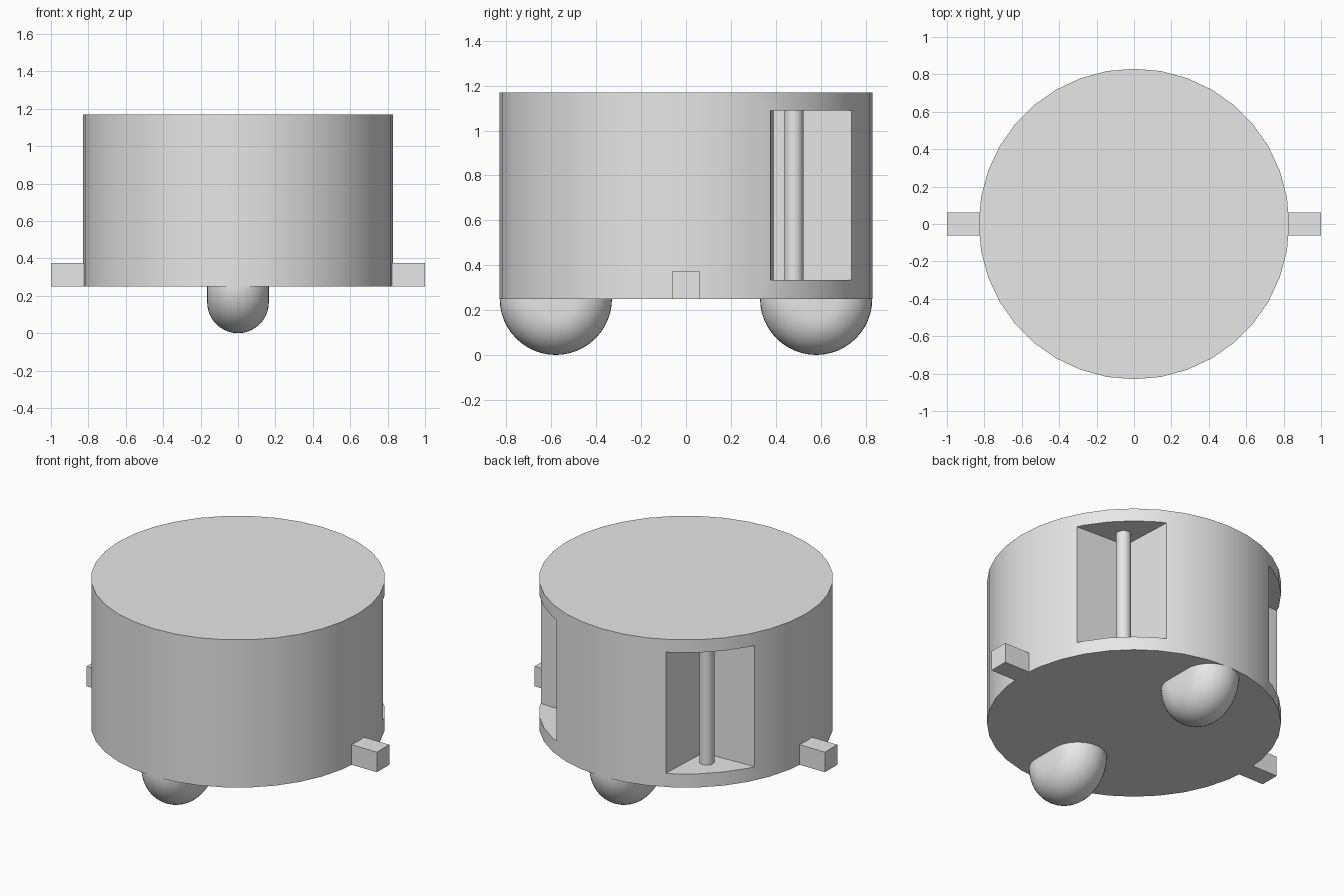
import bpy
import bmesh
from math import cos, sin, pi, radians
from mathutils import Matrix, Vector

if "Cube" in bpy.data.objects:
    bpy.data.objects.remove(bpy.data.objects["Cube"], do_unlink=True)

GREY = bpy.data.materials.new("plain grey")
GREY.diffuse_color = (0.8, 0.8, 0.8, 1)
GREY.use_nodes = True
for node in GREY.node_tree.nodes:
    if node.type == "BSDF_PRINCIPLED":
        node.inputs["Base Color"].default_value = (0.8, 0.8, 0.8, 1)

BODY_R, BODY_LOW, BODY_TOP = 0.83, 0.25, 1.17
NOTCH_LOW, NOTCH_TOP = 0.335, 1.09


def make_object(name, bm):
    bmesh.ops.recalc_face_normals(bm, faces=bm.faces[:])
    mesh = bpy.data.meshes.new(name)
    bm.to_mesh(mesh)
    bm.free()
    mesh.materials.append(GREY)
    obj = bpy.data.objects.new(name, mesh)
    bpy.context.collection.objects.link(obj)
    return obj


def smooth(obj):
    bpy.ops.object.select_all(action="DESELECT")
    obj.select_set(True)
    bpy.context.view_layer.objects.active = obj
    bpy.ops.object.shade_smooth_by_angle(angle=radians(30))


def prism(name, outline, low, top):
    """Extrude a plan outline between two heights."""
    bm = bmesh.new()
    base = bm.faces.new([bm.verts.new((x, y, low)) for x, y in outline])
    result = bmesh.ops.extrude_face_region(bm, geom=[base])
    moved = [v for v in result["geom"] if isinstance(v, bmesh.types.BMVert)]
    bmesh.ops.translate(bm, verts=moved, vec=(0, 0, top - low))
    return make_object(name, bm)


def circle(radius, sides, cx=0, cy=0):
    return [(cx + radius * cos(2 * pi * i / sides),
             cy + radius * sin(2 * pi * i / sides)) for i in range(sides)]


def wheel(name, y):
    """Disc with fully rounded rim, kept only where it hangs below the body."""
    radius, half = 0.25, 0.165
    core = radius - half
    profile = [(-half, 0)]
    profile += [(-half * cos(pi * i / 20), core + half * sin(pi * i / 20))
                for i in range(21)]
    profile += [(half, 0)]
    bm = bmesh.new()
    verts = [bm.verts.new((x, 0, r)) for x, r in profile]
    edges = [bm.edges.new(pair) for pair in zip(verts, verts[1:])]
    bmesh.ops.spin(bm, geom=verts + edges, axis=(1, 0, 0), cent=(0, 0, 0),
                   angle=2 * pi, steps=48)
    bmesh.ops.remove_doubles(bm, verts=bm.verts[:], dist=0.0001)
    bmesh.ops.translate(bm, verts=bm.verts[:], vec=(0, y, radius))
    bmesh.ops.bisect_plane(bm, geom=bm.verts[:] + bm.edges[:] + bm.faces[:],
                           plane_co=(0, 0, BODY_LOW + 0.01),
                           plane_no=(0, 0, 1), clear_outer=True)
    smooth(make_object(name, bm))


# Drum body with two wedge-shaped recesses at the back
body = prism("body", circle(BODY_R, 36), BODY_LOW, BODY_TOP)
for side, label in ((1, "left"), (-1, "right")):
    diagonal = Vector((side, 1)).normalized()
    across = Vector((-diagonal.y, diagonal.x))
    apex = diagonal * 0.555
    corner = radians(18)
    mouth = [BODY_R * (cos(corner) * diagonal + s * sin(corner) * across)
             for s in (1, -1)]
    outer = [apex + (m - apex) * 1.5 for m in mouth]
    cutter = prism("recess_cutter", [apex] + outer, NOTCH_LOW, NOTCH_TOP)
    cutter.hide_render = True
    cut = body.modifiers.new("recess", "BOOLEAN")
    cut.operation = "DIFFERENCE"
    cut.solver = "EXACT"
    cut.object = cutter
    bpy.context.view_layer.objects.active = body
    bpy.ops.object.modifier_apply(modifier=cut.name)
    bpy.data.objects.remove(cutter, do_unlink=True)

    # Upright post standing in the recess
    post = diagonal * 0.68
    smooth(prism(label + "_recess_post", circle(0.042, 24, post.x, post.y),
                 NOTCH_LOW, NOTCH_TOP))

    # Square peg on the side
    bm = bmesh.new()
    bmesh.ops.create_cube(bm, size=1, matrix=Matrix.Translation(
        (side * 0.9, 0, 0.3125)) @ Matrix.Diagonal((0.2, 0.122, 0.125, 1)))
    make_object(label + "_side_peg", bm)
smooth(body)

# Rounded wheels underneath
wheel("front_wheel", -0.58)
wheel("back_wheel", 0.58)
